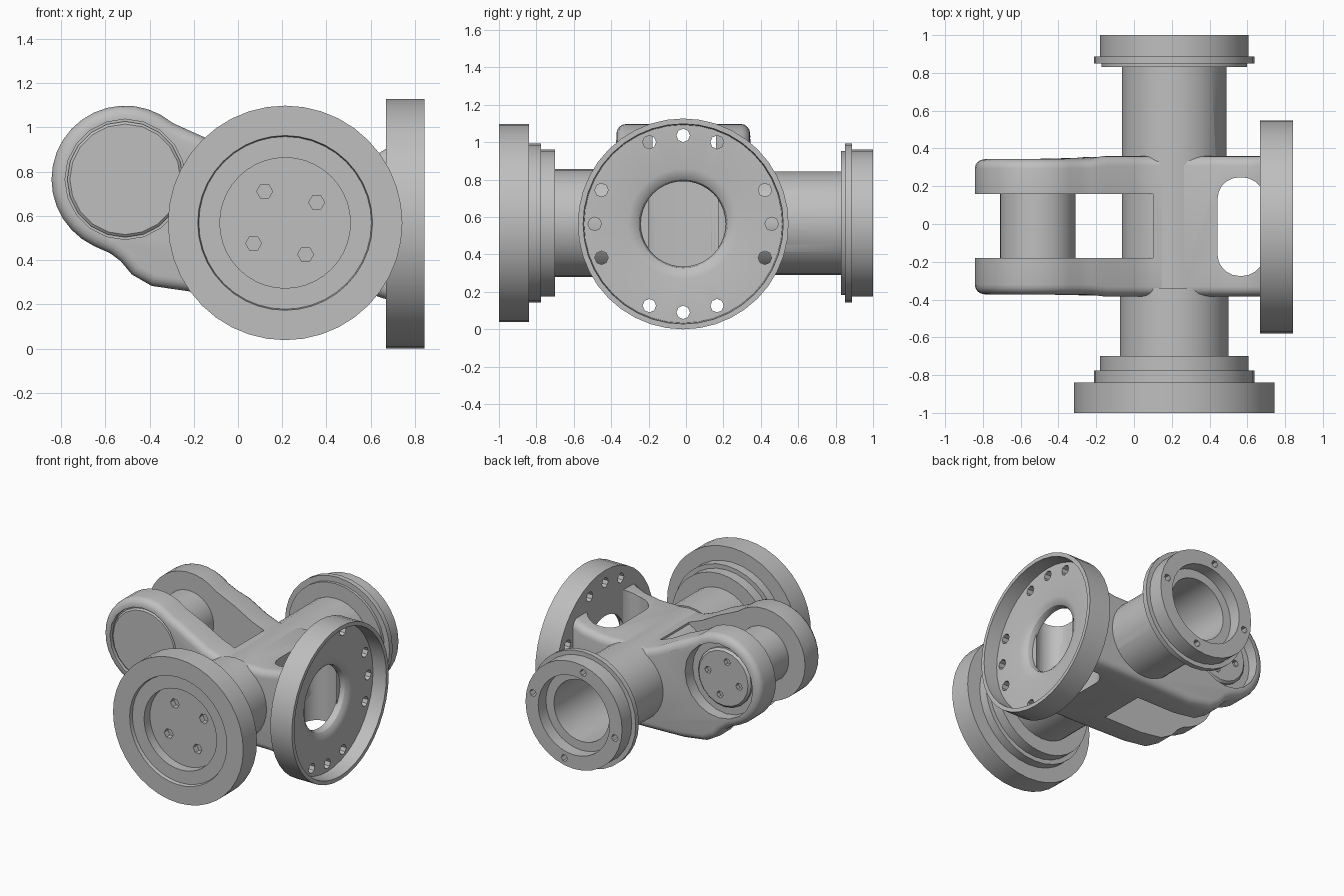
import bpy, bmesh, math
from mathutils import Vector

cube = bpy.data.objects.get("Cube")
if cube:
    bpy.data.objects.remove(cube, do_unlink=True)

grey = bpy.data.materials.new("machined_grey")
grey.use_nodes = True
grey.diffuse_color = (0.52, 0.52, 0.52, 1)
grey.node_tree.nodes["Principled BSDF"].inputs["Base Color"].default_value = (0.52, 0.52, 0.52, 1)

SHAFT = Vector((0.213, 0, 0.568))    # cross shaft axis, along y
PIN = Vector((-0.51, 0, 0.765))      # fork pin axis, along y
FLANGE = Vector((0, -0.015, 0.5635))  # side flange axis, along x
FRONT, BACK = -0.383, 0.36           # faces of the body
PIN_FRONT, PIN_BACK = -0.372, 0.343  # faces of the slimmer fork head


def finish(name, bm):
    bmesh.ops.recalc_face_normals(bm, faces=bm.faces)
    mesh = bpy.data.meshes.new(name)
    bm.to_mesh(mesh)
    bm.free()
    mesh.materials.append(grey)
    ob = bpy.data.objects.new(name, mesh)
    bpy.context.collection.objects.link(ob)
    return ob


def lathe(name, profile, centre, axis="Y", segs=32, closed=False):
    """Turn (radius, position along axis) points round an axis."""
    bm = bmesh.new()
    rings = []
    for r, t in profile:
        ring = []
        for i in range(segs if r > 0 else 1):
            a = math.tau * i / segs
            c, s = r * math.cos(a), r * math.sin(a)
            ring.append(bm.verts.new(centre + Vector((c, t, s) if axis == "Y" else (t, c, s))))
        rings.append(ring)
    pairs = list(zip(rings, rings[1:]))
    if closed:
        pairs.append((rings[-1], rings[0]))
    for a, b in pairs:
        for i in range(segs):
            j = (i + 1) % segs
            quad = [a[i % len(a)], a[j % len(a)], b[j % len(b)], b[i % len(b)]]
            bm.faces.new(list(dict.fromkeys(quad)))
    return finish(name, bm)


def rod(name, radius, start, end, centre, axis="Y", segs=32):
    return lathe(name, [(0, start), (radius, start), (radius, end), (0, end)], centre, axis, segs)


def prism(name, points, depth):
    bm = bmesh.new()
    face = bm.faces.new([bm.verts.new(p) for p in points])
    out = bmesh.ops.extrude_face_region(bm, geom=[face])
    bmesh.ops.translate(bm, vec=depth, verts=[v for v in out["geom"] if isinstance(v, bmesh.types.BMVert)])
    return finish(name, bm)


def cut(ob, *cutters):
    bpy.context.view_layer.objects.active = ob
    for c in cutters:
        c.hide_render = True
        mod = ob.modifiers.new("cut", "BOOLEAN")
        mod.operation, mod.solver, mod.object = "DIFFERENCE", "EXACT", c
        bpy.ops.object.modifier_apply(modifier=mod.name)
        bpy.data.objects.remove(c, do_unlink=True)


def bolt_holes(ob, radius, size, start, end, centre, turn):
    for i in range(4):
        a = math.radians(turn + 90 * i)
        at = centre + Vector((math.cos(a), 0, math.sin(a))) * radius
        cut(ob, rod("hole_cutter", size, start, end, at, segs=6))


def slot_cutter():
    """Vertical window with rounded ends beside the side flange."""
    pts, r = [], 0.115
    for cx, cy, start in ((0.573, 0.132, 0), (0.557, 0.132, 90), (0.557, -0.16, 180), (0.573, -0.16, 270)):
        for i in range(6):
            a = math.radians(start + 18 * i)
            pts.append((cx + r * math.cos(a), cy + r * math.sin(a), -0.2))
    return prism("slot_cutter", pts, (0, 0, 1.6))


# Body: round fork head flowing into the block behind the side flange
outline = [(0.68, 0.91), (0.64, 0.885), (0.58, 0.86), (0.45, 0.84), (0.25, 0.84), (0.1, 0.835),
           (0.0, 0.873), (-0.14, 0.95), (-0.23, 0.99)]
for i in range(19):
    a = math.radians(50 + 195 * i / 18)
    outline.append((PIN.x + 0.333 * math.cos(a), PIN.z + 0.333 * math.sin(a)))
outline += [(-0.58, 0.432), (-0.53, 0.395), (-0.48, 0.335), (-0.39, 0.283),
            (-0.21, 0.257), (0.1, 0.257), (0.5, 0.255), (0.6, 0.245), (0.68, 0.22)]
body = prism("fork_body", [(x, FRONT, z) for x, z in outline], (0, BACK - FRONT, 0))
bm = bmesh.new()
bm.from_mesh(body.data)
rims = [e for e in bm.edges if abs(e.verts[0].co.y - e.verts[1].co.y) < 0.01
        and min(v.co.x for v in e.verts) < 0.67]
bmesh.ops.bevel(bm, geom=rims, offset=0.052, segments=4, affect="EDGES", profile=0.5)
for v in bm.verts:  # slim the fork head a little
    if v.co.x < -0.2:
        v.co.y *= PIN_FRONT / FRONT if v.co.y < 0 else PIN_BACK / BACK
bm.to_mesh(body.data)
bm.free()

gap = prism("gap_cutter", [(-1, -0.18, -0.1), (0.1, -0.18, -0.1), (0.1, 0.16, -0.1), (-1, 0.16, -0.1)],
            (0, 0, 1.5))
cut(body, gap, slot_cutter(),
    rod("front_recess_cutter", 0.272, PIN_FRONT - 0.1, PIN_FRONT + 0.03, PIN, segs=20),
    rod("back_recess_cutter", 0.272, PIN_BACK - 0.08, PIN_BACK + 0.1, PIN, segs=20))

# Fork pin with its end caps
rod("fork_pin", 0.2, PIN_FRONT + 0.1, PIN_BACK - 0.1, PIN)
lathe("front_pin_cap", [(0, PIN_FRONT + 0.06), (0.262, PIN_FRONT + 0.06), (0.262, PIN_FRONT + 0.015),
                        (0.25, PIN_FRONT + 0.005), (0, PIN_FRONT + 0.005)], PIN, segs=20)
cap = lathe("back_pin_cap", [(0, PIN_BACK - 0.12), (0.215, PIN_BACK - 0.12), (0.215, PIN_BACK - 0.065),
                             (0.2, PIN_BACK - 0.05), (0, PIN_BACK - 0.05)], PIN, segs=20)
bolt_holes(cap, 0.13, 0.026, PIN_BACK - 0.08, PIN_BACK, PIN, 13)

# Cross shaft, slightly thicker at the front and bored from the back
shaft = lathe("cross_shaft", [(0, -0.8), (0.288, -0.8), (0.288, -0.34), (0.277, -0.34), (0.277, 0.86),
                              (0.225, 0.86), (0.225, 0.36), (0, 0.36)], SHAFT)
cut(shaft, slot_cutter())

# Front hub rings and the large front flange with its stepped recess
lathe("front_hub", [(0, -0.86), (0.425, -0.86), (0.425, -0.775), (0.393, -0.775),
                    (0.393, -0.7), (0, -0.7)], SHAFT)
wheel = lathe("front_flange", [(0, -0.84), (0.53, -0.84), (0.53, -1), (0.395, -1), (0.39, -0.975),
                               (0.295, -0.975), (0.295, -0.907), (0, -0.907)], SHAFT, segs=40)
bolt_holes(wheel, 0.17, 0.036, -0.95, -0.865, SHAFT, 33)

# Back hub: an open collar with a stepped bore and bolt holes
collar = lathe("back_hub", [(0.225, 0.83), (0.385, 0.83), (0.385, 0.85), (0.425, 0.85), (0.425, 0.887),
                            (0.393, 0.887), (0.393, 1), (0.29, 1), (0.29, 0.91), (0.225, 0.91)],
               SHAFT, closed=True)
bolt_holes(collar, 0.342, 0.026, 0.93, 1.1, SHAFT, 13)

# Side flange: dished plate with a flared centre hole and four groups of three bolt holes
side = lathe("side_flange", [(0.228, 0.668), (0.5635, 0.668), (0.5635, 0.843), (0.535, 0.843), (0.53, 0.738),
                             (0.295, 0.738), (0.26, 0.73), (0.237, 0.713), (0.228, 0.69)],
             FLANGE, "X", 40, closed=True)
for quarter in range(4):
    for step in (-1, 0, 1):
        a = math.radians(90 * quarter + 22.5 * step)
        at = FLANGE + Vector((0, math.cos(a), math.sin(a))) * 0.473
        cut(side, rod("hole_cutter", 0.036, 0.6, 0.9, at, "X", 8))

# Smooth shading with crisp machined edges
bpy.ops.object.select_all(action="DESELECT")
for ob in bpy.context.scene.objects:
    if ob.type == "MESH":
        ob.select_set(True)
        bpy.context.view_layer.objects.active = ob
bpy.ops.object.shade_smooth_by_angle(angle=math.radians(30))
